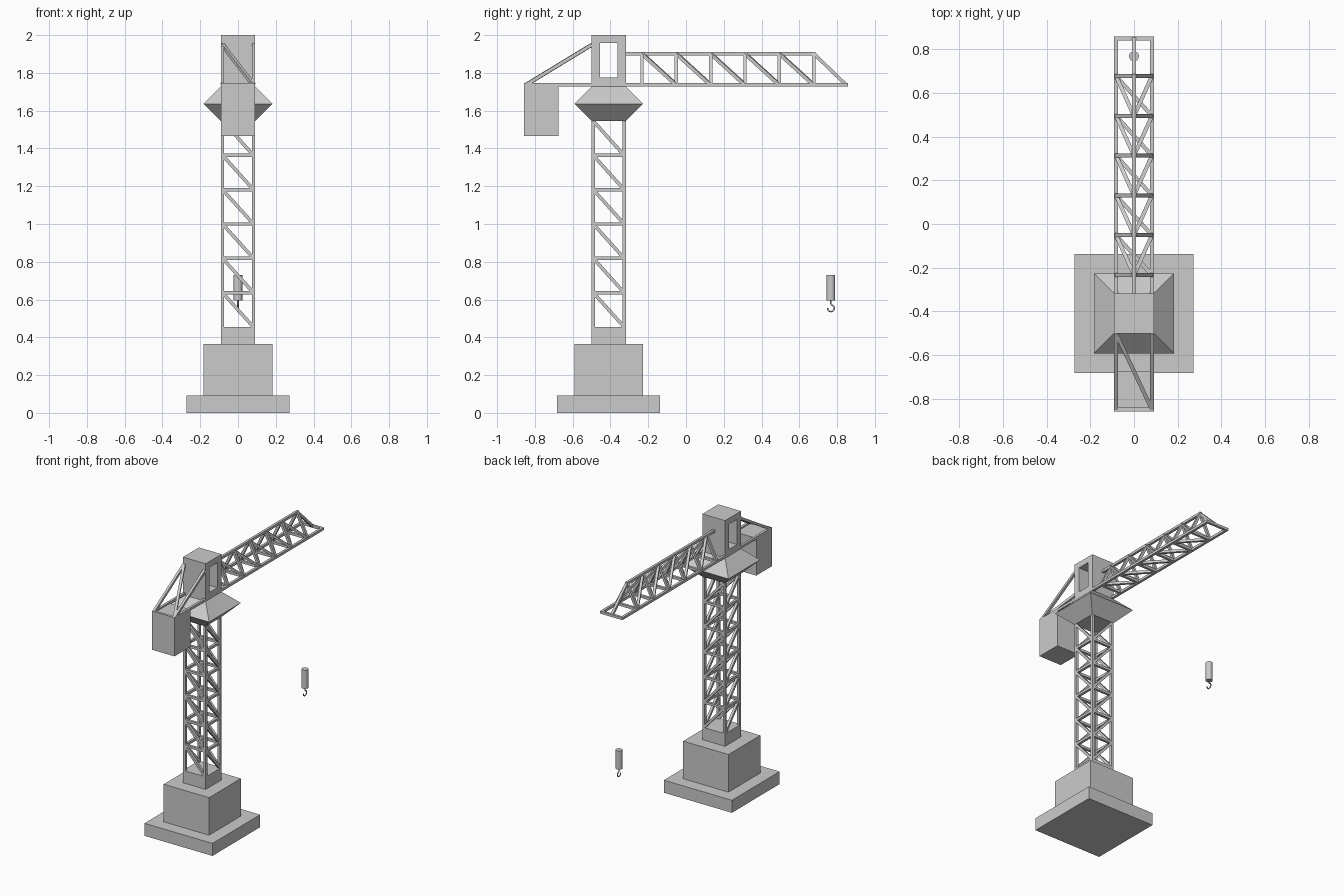
import bpy, bmesh, math
from mathutils import Vector, Matrix

if "Cube" in bpy.data.objects:
    bpy.data.objects.remove(bpy.data.objects["Cube"])

U = 2 / 22            # the crane follows a regular module
CY = -4.5 * U         # mast centre line
T = 0.018             # lattice bar thickness
E = U - T / 2         # bar centre offset, outer faces flush with the module
END = 0.857           # jib half length


def finish(name, bm):
    bmesh.ops.recalc_face_normals(bm, faces=bm.faces[:])
    me = bpy.data.meshes.new(name)
    bm.to_mesh(me)
    bm.free()
    ob = bpy.data.objects.new(name, me)
    bpy.context.collection.objects.link(ob)
    return ob


def box(name, lo, hi):
    lo, hi = Vector(lo), Vector(hi)
    bm = bmesh.new()
    bmesh.ops.create_cube(bm, size=1, matrix=Matrix.Translation((lo + hi) / 2)
                          @ Matrix.Diagonal((*(hi - lo), 1)))
    return finish(name, bm)


def square_block(name, half, z0, z1):
    return box(name, (-half, CY - half, z0), (half, CY + half, z1))


def lattice(name, bars):
    # square bars between pairs of points, joined as one object
    bm = bmesh.new()
    for a, b in bars:
        a, b = Vector(a), Vector(b)
        d = b - a
        rot = d.to_track_quat('Z', 'Y').to_matrix().to_4x4()
        bmesh.ops.create_cube(bm, size=1, matrix=Matrix.Translation((a + b) / 2) @ rot
                              @ Matrix.Diagonal((T, T, d.length, 1)))
    return finish(name, bm)


# Stepped base
square_block("base_slab", 3 * U, 0, U)
square_block("base_block", 2 * U, U, 4 * U)
square_block("mast_foot", U, 4 * U, 5 * U)

# Mast: corner posts, rings and diagonals
bars = []
for sx in (-E, E):
    for sy in (-E, E):
        bars.append(((sx, CY + sy, 5 * U), (sx, CY + sy, 17 * U)))
for i in range(6):
    z0, z1 = (5 + 2 * i) * U, (7 + 2 * i) * U
    for s in (-E, E):
        if i:
            bars.append(((-E, CY + s, z0), (E, CY + s, z0)))
            bars.append(((s, CY - E, z0), (s, CY + E, z0)))
        bars.append(((-E, CY + s, z1), (E, CY + s, z0)))
        bars.append(((s, CY - E, z1), (s, CY + E, z0)))
lattice("mast_lattice", bars)

# Slewing collar: double pyramid frustum
bm = bmesh.new()
rings = [[bm.verts.new((sx * h, CY + sy * h, z))
          for sx, sy in ((-1, -1), (1, -1), (1, 1), (-1, 1))]
         for h, z in ((U, 17 * U), (2 * U, 18 * U), (U, 19 * U))]
for a, b in zip(rings, rings[1:]):
    for i in range(4):
        j = (i + 1) % 4
        bm.faces.new((a[i], a[j], b[j], b[i]))
bm.faces.new(rings[0])
bm.faces.new(rings[2])
finish("slewing_collar", bm)

# Head tower with a window passing through from side to side
outer = [(CY - U, 19 * U), (CY + U, 19 * U), (CY + U, 22 * U), (CY - U, 22 * U)]
inner = [(CY - U / 2, 1.775), (CY + U / 2, 1.775), (CY + U / 2, 1.957), (CY - U / 2, 1.957)]
bm = bmesh.new()
loops = [[bm.verts.new((x, y, z)) for y, z in prof]
         for prof, x in ((outer, -U), (outer, U), (inner, U), (inner, -U))]
for k in range(4):
    a, b = loops[k], loops[(k + 1) % 4]
    for i in range(4):
        j = (i + 1) % 4
        bm.faces.new((a[i], a[j], b[j], b[i]))
finish("head_tower", bm)

# Jib: triangular lattice
ZB, ZT = 19 * U + T / 2, 1.902
stations = [0.676 - 2 * U * i for i in range(5, -1, -1)]
bars = [((s, -END, ZB), (s, END, ZB)) for s in (-E, E)]
bars.append(((0, CY + U, ZT), (0, stations[-1] + T / 2, ZT)))
bars.append(((0, stations[-1], ZT), (0, END - T / 2, ZB)))
for y in stations + [END - T / 2, -END + T / 2]:
    bars.append(((-E, y, ZB), (E, y, ZB)))
for y in stations:
    bars += [((s, y, ZB), (0, y, ZT)) for s in (-E, E)]
for y0, y1 in zip(stations, stations[1:]):
    bars += [((0, y0, ZT), (s, y1, ZB)) for s in (-E, E)]
    bars.append(((-E, y1, ZB), (E, y0, ZB)))
lattice("jib_lattice", bars)

# Back stays with one cross brace
yt, zt, yb = CY - U, 1.948, -END + T / 2
lattice("back_stays", [((s, yt, zt), (s, yb, ZB)) for s in (-E, E)]
        + [((-E, yt, zt), (E, yb, ZB))])

# Counterweight
box("counterweight", (-U, -END, 1.465), (U, -END + 2 * U, 19 * U + T / 2))

# Hook block and hook
HY = 0.767
bm = bmesh.new()
bmesh.ops.create_cone(bm, cap_ends=True, segments=16, radius1=0.023, radius2=0.023,
                      depth=0.135, matrix=Matrix.Translation((0, HY, 0.6625)))
block = finish("hook_block", bm)

cu = bpy.data.curves.new("hook", 'CURVE')
cu.dimensions = '3D'
cu.bevel_depth = 0.0045
cu.bevel_resolution = 1
cu.use_fill_caps = True
pts = [(HY, 0.6), (HY, 0.577)]
for i in range(11):
    a = math.radians(75 - 26 * i)
    pts.append((HY + 0.018 * math.cos(a), 0.554 + 0.018 * math.sin(a)))
sp = cu.splines.new('POLY')
sp.points.add(len(pts) - 1)
for p, (y, z) in zip(sp.points, pts):
    p.co = (0, y, z, 1)
hook = bpy.data.objects.new("hook", cu)
bpy.context.collection.objects.link(hook)

# Smooth the round hook block
bpy.context.view_layer.objects.active = block
block.select_set(True)
bpy.ops.object.shade_smooth_by_angle()
